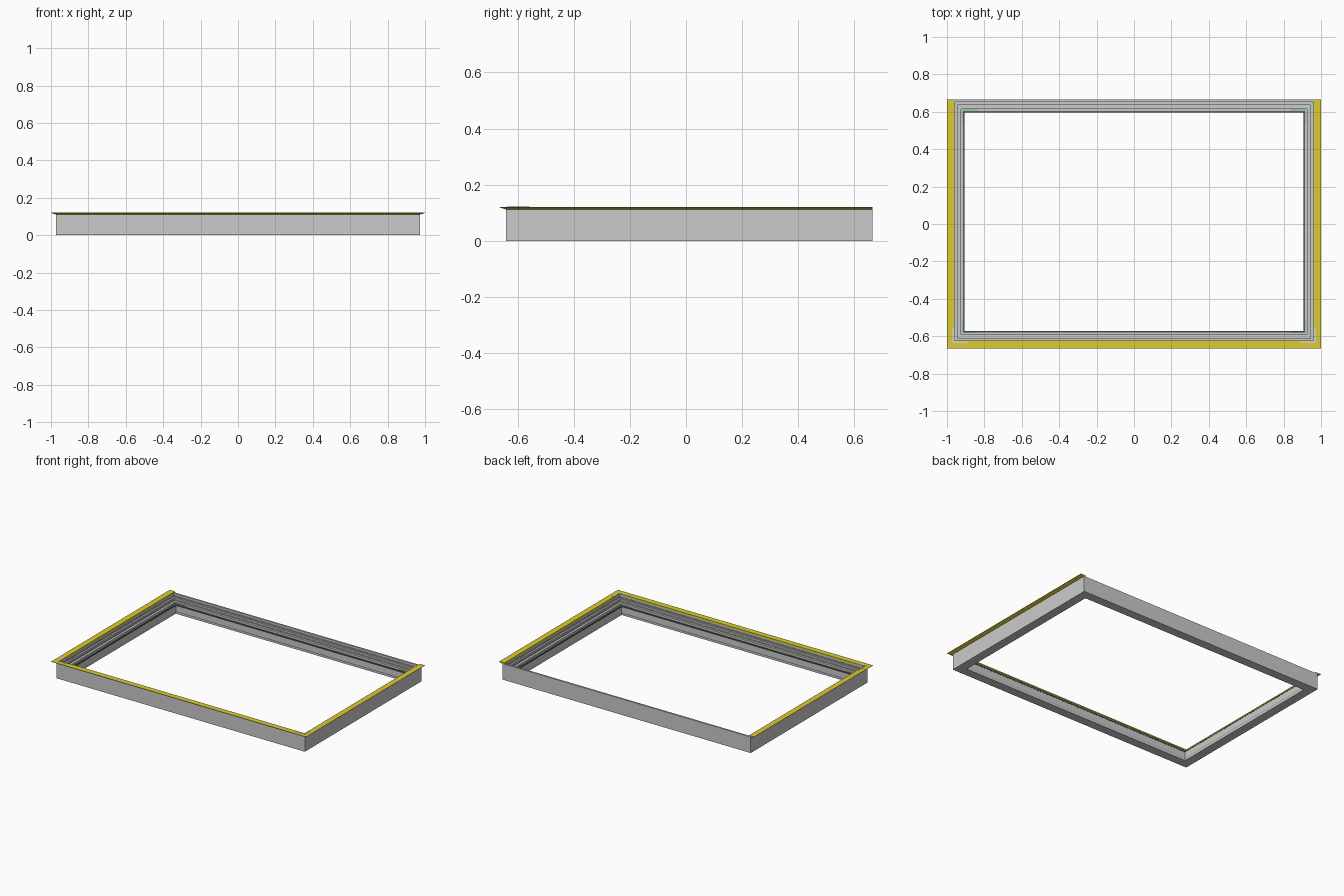
import bpy, bmesh

if "Cube" in bpy.data.objects:
    bpy.data.objects.remove(bpy.data.objects["Cube"])


def paint(obj, name, color):
    mat = bpy.data.materials.get(name) or bpy.data.materials.new(name)
    mat.diffuse_color = color
    mat.use_nodes = True
    mat.node_tree.nodes["Principled BSDF"].inputs["Base Color"].default_value = mat.diffuse_color
    obj.data.materials.append(mat)


def sweep(name, path, profile, closed):
    """Sweep an (inset, z) profile along mitred corners (x, y, sign_x, sign_y)."""
    bm = bmesh.new()
    rings = [[bm.verts.new((x - t * sx, y - t * sy, z)) for t, z in profile]
             for x, y, sx, sy in path]
    n, k = len(path), len(profile)
    for i in range(n if closed else n - 1):
        a, b = rings[i], rings[(i + 1) % n]
        for j in range(k):
            m = (j + 1) % k
            bm.faces.new((a[j], b[j], b[m], a[m]))
    if not closed:
        bm.faces.new(rings[0])
        bm.faces.new(rings[-1])
    bmesh.ops.recalc_face_normals(bm, faces=bm.faces)
    me = bpy.data.meshes.new(name)
    bm.to_mesh(me)
    bm.free()
    obj = bpy.data.objects.new(name, me)
    bpy.context.collection.objects.link(obj)
    return obj


def bracket(name, x, y, sx, sy, length, width, z0, z1):
    """L-shaped corner piece whose arms run inwards from (x, y)."""
    path = [(x, y - sy * length, sx, 0), (x, y, sx, sy), (x - sx * length, y, 0, sy)]
    return sweep(name, path, [(0, z0), (0, z1), (width, z1), (width, z0)], False)


X, FRONT, BACK = 0.973, -0.641, 0.665
loop = [(-X, FRONT, -1, -1), (X, FRONT, 1, -1), (X, BACK, 1, 1), (-X, BACK, -1, 1)]

# Main stepped frame
sweep("stepped_frame", loop, [
    (0, 0), (0, 0.113), (0.013, 0.113), (0.013, 0.098), (0.017, 0.098),
    (0.017, 0.092), (0.029, 0.092), (0.029, 0.08), (0.033, 0.08),
    (0.033, 0.074), (0.049, 0.074), (0.049, 0.06), (0.067, 0.06),
    (0.067, 0.02), (0.063, 0.012), (0.063, 0)], True)

# Dark seal along the inner edge of the lowest ledge
seal = sweep("inner_seal", loop, [
    (0.060, 0.058), (0.060, 0.066), (0.068, 0.066), (0.068, 0.058)], True)
paint(seal, "dark_rubber", (0.12, 0.12, 0.12, 1))

# Yellow wedge flange on the front and both sides, open at the back
flange = sweep("top_flange", [
    (-1, BACK, -1, 0), (-1, -BACK, -1, -1), (1, -BACK, 1, -1), (1, BACK, 1, 0)],
    [(0, 0.121), (0, 0.119), (0.024, 0.112), (0.041, 0.112), (0.041, 0.121)], False)
paint(flange, "yellow", (0.72, 0.6, 0.03, 1))

# Corner pieces
for sx, side in ((-1, "left"), (1, "right")):
    clip = bracket(f"{side}_front_corner_clip", sx * 0.97, -0.637, sx, -1,
                   0.08, 0.010, 0.112, 0.122)
    paint(clip, "pale_grey", (0.68, 0.66, 0.74, 1))
    for sy, y, end in ((-1, -0.584, "front"), (1, 0.612, "back")):
        key = bracket(f"{side}_{end}_corner_key", sx * 0.918, y, sx, sy,
                      0.08, 0.005, 0.058, 0.067)
        paint(key, "green", (0.1, 0.6, 0.15, 1))
